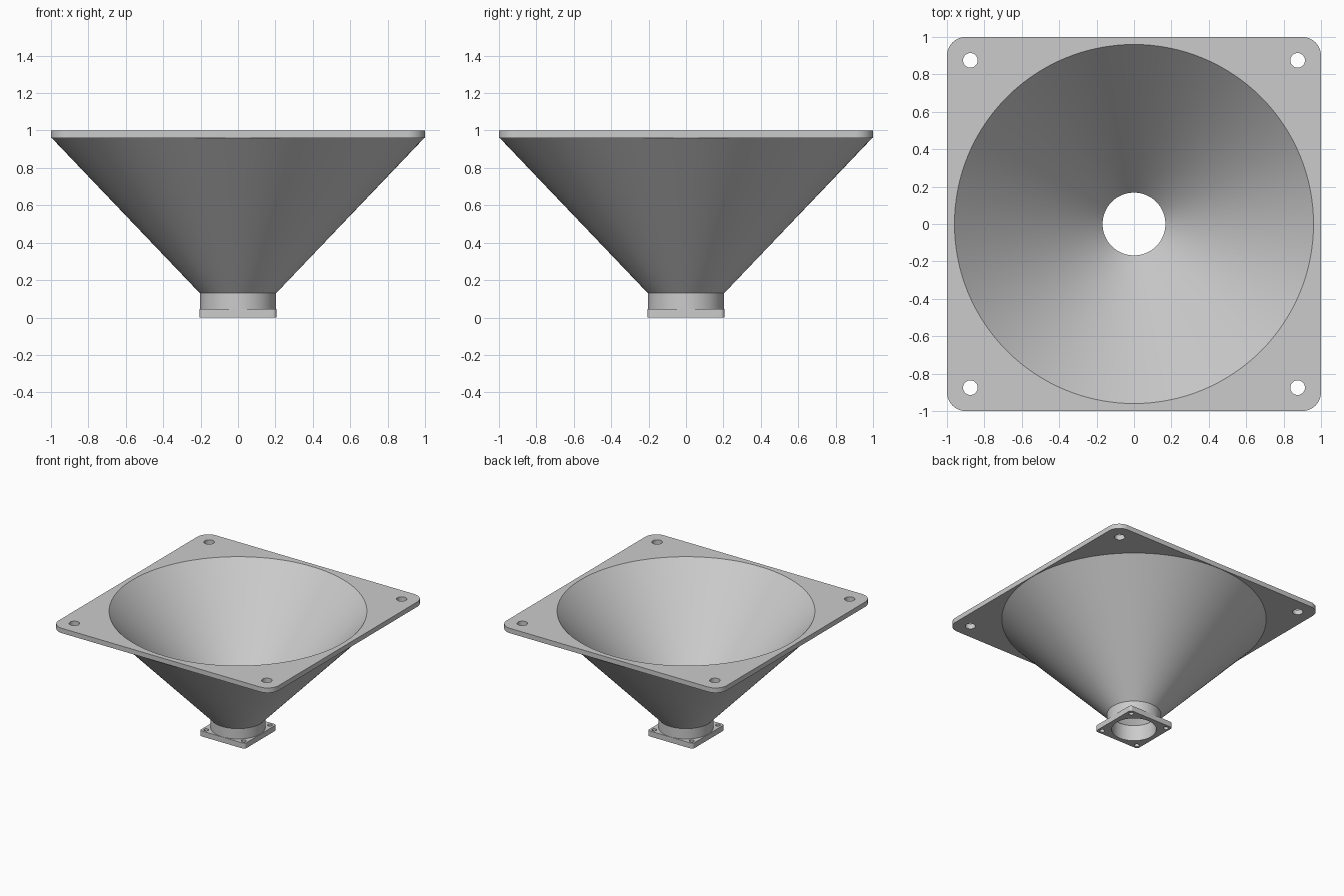
import bpy, bmesh
from math import sin, cos, pi

cube = bpy.data.objects.get("Cube")
if cube:
    bpy.data.objects.remove(cube)

grey = bpy.data.materials.new("light grey plastic")
grey.use_nodes = True
COLOUR = (0.6, 0.6, 0.6, 1)
grey.diffuse_color = COLOUR
grey.node_tree.nodes["Principled BSDF"].inputs["Base Color"].default_value = COLOUR

SEGMENTS = 128
HOLE_SEGMENTS = 32
CORNERS = ((1, 1), (-1, 1), (-1, -1), (1, -1))


def circle(cx, cy, r, n):
    return [(cx + r * cos(2 * pi * i / n), cy + r * sin(2 * pi * i / n)) for i in range(n)]


def rounded_square(half, r, steps=10):
    points = []
    for quarter, (sx, sy) in enumerate(CORNERS):
        for i in range(steps + 1):
            a = (quarter + i / steps) * pi / 2
            points.append((sx * (half - r) + r * cos(a), sy * (half - r) + r * sin(a)))
    return points


def add_loop(bm, points, z):
    verts = [bm.verts.new((x, y, z)) for x, y in points]
    edges = [bm.edges.new((v, verts[i - 1])) for i, v in enumerate(verts)]
    return verts, edges


def bridge(bm, lower, upper, inward=False):
    for i in range(len(lower)):
        quad = (lower[i - 1], lower[i], upper[i], upper[i - 1])
        bm.faces.new(quad[::-1] if inward else quad)


def finish(bm, name):
    mesh = bpy.data.meshes.new(name)
    bm.to_mesh(mesh)
    bm.free()
    mesh.materials.append(grey)
    obj = bpy.data.objects.new(name, mesh)
    bpy.context.collection.objects.link(obj)
    bpy.ops.object.select_all(action='DESELECT')
    obj.select_set(True)
    bpy.context.view_layer.objects.active = obj
    bpy.ops.object.shade_smooth_by_angle(angle=pi / 6)


def flange(name, half, corner, hole_at, hole_r, bottom, top):
    """Square plate with bolt holes; bottom and top are (height, bore radius)."""
    bm = bmesh.new()
    outline = rounded_square(half, corner)
    holes = [circle(sx * hole_at, sy * hole_at, hole_r, HOLE_SEGMENTS) for sx, sy in CORNERS]
    levels = []
    for (z, bore), up in ((bottom, -1), (top, 1)):
        loops = [add_loop(bm, p, z) for p in [outline] + holes]
        rim = add_loop(bm, circle(0, 0, bore, SEGMENTS), z)
        edges = [e for _, es in loops + [rim] for e in es]
        made = bmesh.ops.triangle_fill(bm, edges=edges, use_beauty=True, normal=(0, 0, up))
        for f in made["geom"]:
            if isinstance(f, bmesh.types.BMFace):
                f.normal_update()
                if f.normal.z * up < 0:
                    f.normal_flip()
        levels.append([verts for verts, _ in loops])
    # Outer rim, then the walls of the bolt holes
    for i, (lower, upper) in enumerate(zip(*levels)):
        bridge(bm, lower, upper, inward=i > 0)
    finish(bm, name)


def revolve(name, profile, inward):
    """Turned wall from (radius, height) points, listed from bottom to top."""
    bm = bmesh.new()
    rings = [add_loop(bm, circle(0, 0, r, SEGMENTS), z)[0] for r, z in profile]
    for lower, upper in zip(rings, rings[1:]):
        bridge(bm, lower, upper, inward)
    finish(bm, name)


BORE, NECK, MOUTH, SHOULDER = 0.168, 0.204, 0.96, 0.996

# Plates at the wide mouth and at the narrow neck
flange("mouth_flange", 1.0, 0.1, 0.875, 0.039, (0.96, SHOULDER), (1.0, MOUTH))
flange("neck_flange", 0.206, 0.022, 0.17, 0.019, (0.0, BORE), (0.045, NECK))

# Inner and outer walls of the funnel, meeting the plates at their bores
revolve("funnel_inner_wall", [(BORE, 0), (BORE, 0.13), (MOUTH, 1.0)], True)
revolve("funnel_outer_wall", [(NECK, 0.045), (NECK, 0.13), (SHOULDER, 0.96)], False)
